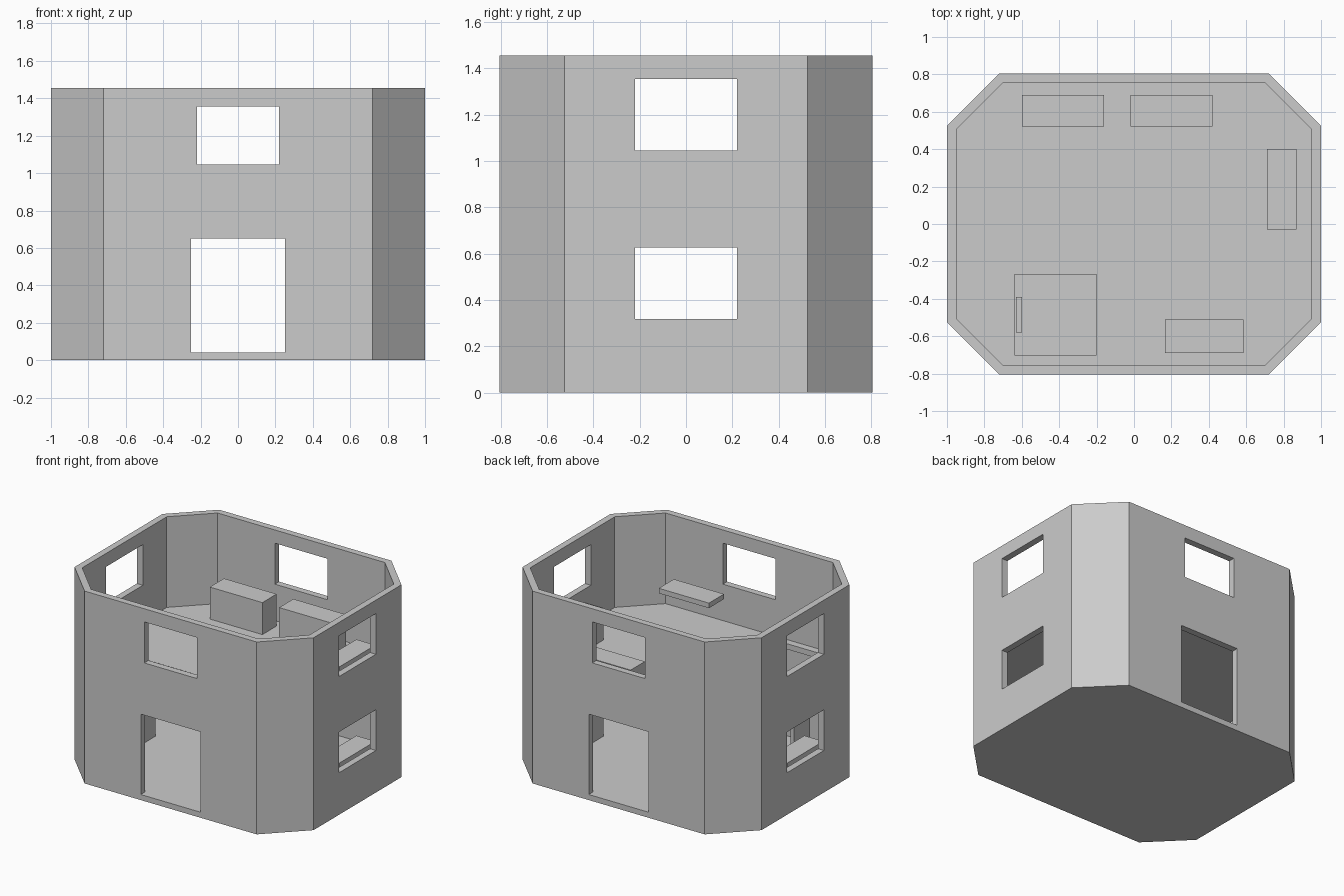
import bpy
import bmesh

cube = bpy.data.objects.get("Cube")
if cube:
    bpy.data.objects.remove(cube, do_unlink=True)

grey = bpy.data.materials.new("plain grey")
grey.use_nodes = True
tone = (0.6, 0.6, 0.6, 1)
grey.diffuse_color = tone
grey.node_tree.nodes["Principled BSDF"].inputs["Base Color"].default_value = tone

STOREY, SLAB, TOP = 0.7275, 0.042, 1.455


def prism(name, outline, z0, z1):
    """Extrude a flat outline from z0 up to z1."""
    bm = bmesh.new()
    face = bm.faces.new([bm.verts.new((x, y, z0)) for x, y in outline])
    ext = bmesh.ops.extrude_face_region(bm, geom=[face], use_keep_orig=True)
    for v in ext["geom"]:
        if isinstance(v, bmesh.types.BMVert):
            v.co.z = z1
    bmesh.ops.recalc_face_normals(bm, faces=bm.faces)
    mesh = bpy.data.meshes.new(name)
    bm.to_mesh(mesh)
    bm.free()
    mesh.materials.append(grey)
    obj = bpy.data.objects.new(name, mesh)
    bpy.context.collection.objects.link(obj)
    return obj


def box(name, x0, x1, y0, y1, z0, z1):
    return prism(name, [(x0, y0), (x1, y0), (x1, y1), (x0, y1)], z0, z1)


def octagon(x, y, cx, cy):
    """Rectangle with half sizes x, y and corners cut at cx, cy."""
    return [(cx, -y), (x, -cy), (x, cy), (cx, y),
            (-cx, y), (-x, cy), (-x, -cy), (-cx, -y)]


# House shell with two hollow storeys
house = prism("house_shell", octagon(1, 0.805, 0.72, 0.525), 0, TOP)
inner = octagon(0.95, 0.755, 0.7, 0.505)
cutters = [
    prism("lower_room", inner, SLAB, STOREY),
    prism("upper_room", inner, STOREY + SLAB, TOP + 0.2),
    # Doors front and back, windows on every side
    box("doors", -0.25, 0.25, -1.2, 1.2, SLAB, 0.65),
    box("front_windows", -0.22, 0.22, -1.2, 1.2, 1.045, 1.355),
    # Hatch in the upper floor
    box("hatch", -0.64, -0.2, -0.7, -0.27, 0.6, 0.9),
]
for base in (0, STOREY):
    cutters.append(box("side_windows", -1.2, 1.2, -0.22, 0.22,
                       base + 0.318, base + 0.626))

bpy.context.view_layer.objects.active = house
for cutter in cutters:
    cutter.hide_render = True
    mod = house.modifiers.new(cutter.name, "BOOLEAN")
    mod.operation = "DIFFERENCE"
    mod.solver = "EXACT"
    mod.object = cutter
    bpy.ops.object.modifier_apply(modifier=mod.name)
    bpy.data.objects.remove(cutter, do_unlink=True)

# Low cabinets under the windows
LOW, HIGH = SLAB, 0.284
box("lower_left_cabinet", 0.71, 0.87, -0.03, 0.4, LOW, HIGH)
box("lower_right_cabinet", -0.87, -0.71, -0.4, 0.03, LOW, HIGH)
box("upper_left_cabinet", 0.71, 0.87, -0.03, 0.4, STOREY + LOW, STOREY + HIGH)
for side, x in (("right", -0.6), ("left", -0.02)):
    box("upper_back_cabinet_" + side, x, x + 0.44, 0.52, 0.69,
        STOREY + LOW, STOREY + HIGH)

# Shelf near the front wall and upright ladder below the hatch
box("shelf", 0.165, 0.585, -0.69, -0.51, 0.972, 1.01)
box("ladder", -0.63, -0.6, -0.58, -0.39, SLAB, STOREY)
